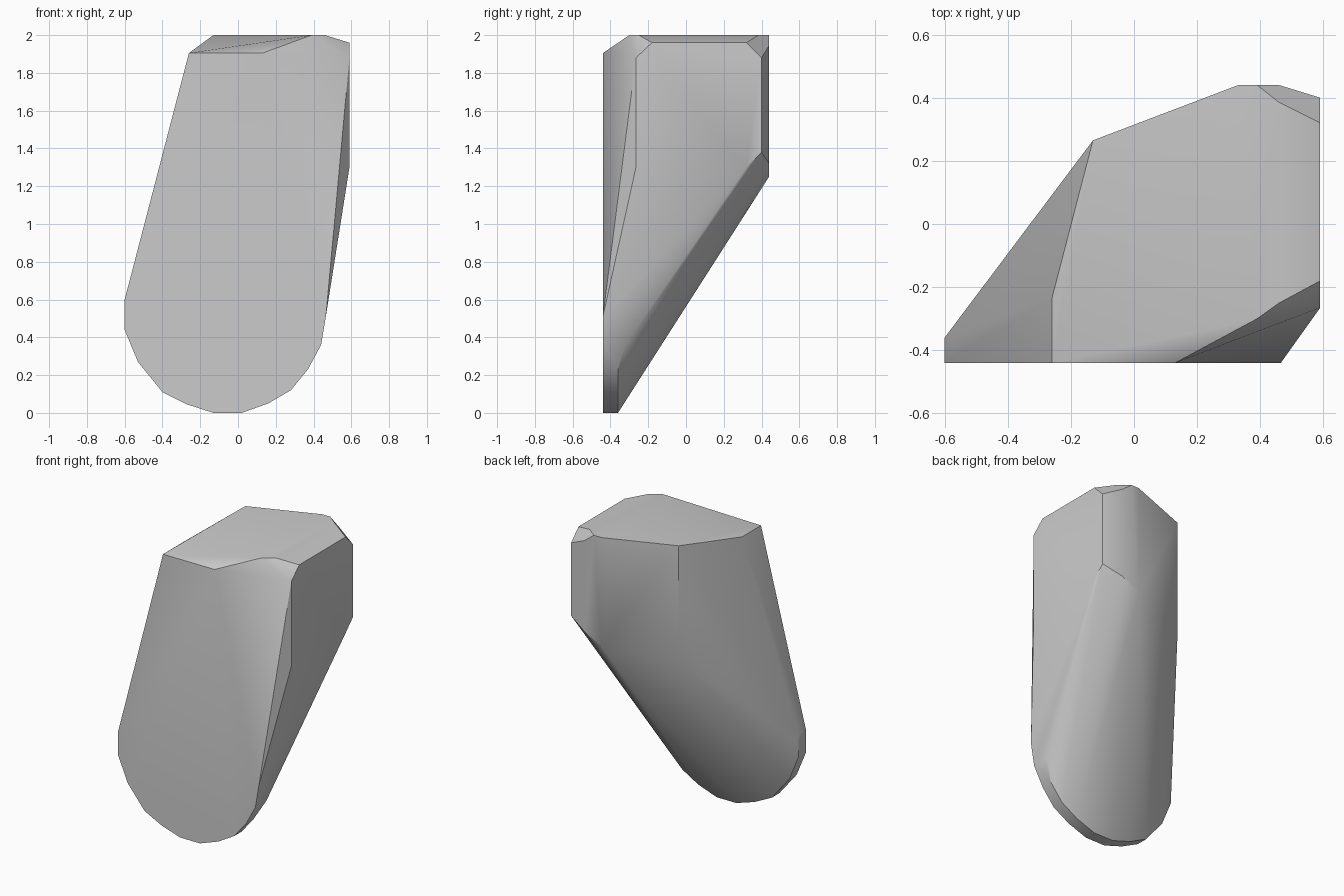
import bpy
import bmesh
import math

# Remove the default object
default_cube = bpy.data.objects.get("Cube")
if default_cube:
    bpy.data.objects.remove(default_cube, do_unlink=True)


def flat_material(name, color):
    material = bpy.data.materials.new(name)
    material.use_nodes = True
    material.diffuse_color = color
    shader = material.node_tree.nodes["Principled BSDF"]
    shader.inputs["Base Color"].default_value = color
    return material


def hull_object(name, points, material):
    """Wrap a convex faceted skin around the points."""
    bm = bmesh.new()
    for point in points:
        bm.verts.new(point)
    result = bmesh.ops.convex_hull(bm, input=list(bm.verts))
    unused = result["geom_interior"] + result["geom_unused"]
    loose = {g for g in unused if isinstance(g, bmesh.types.BMVert) and g.is_valid}
    bmesh.ops.delete(bm, geom=list(loose), context="VERTS")
    # Merge the triangles that lie in one plane
    bmesh.ops.dissolve_limit(bm, angle_limit=math.radians(0.5),
                             verts=list(bm.verts), edges=list(bm.edges))
    bmesh.ops.recalc_face_normals(bm, faces=list(bm.faces))
    mesh = bpy.data.meshes.new(name)
    bm.to_mesh(mesh)
    bm.free()
    mesh.materials.append(material)
    obj = bpy.data.objects.new(name, mesh)
    bpy.context.collection.objects.link(obj)
    return obj


FRONT, RIM, BACK = -0.44, -0.36, 0.44
SIDE, TOP = 0.59, 2.0

# Rounded foot outline (x, z), shared by the front face and the rim behind it
foot = [(-0.6, 0.6), (-0.6, 0.44), (-0.53, 0.27), (-0.4, 0.11),
        (-0.27, 0.045), (-0.13, 0), (0.02, 0), (0.16, 0.05),
        (0.28, 0.12), (0.37, 0.23)]
points = [(x, y, z) for x, z in foot for y in (FRONT, RIM)]

# Remaining corners of the flat front face
points += [(x, FRONT, z) for x, z in
           [(0.44, 0.36), (0.465, 0.51), (0.13, 1.905), (-0.26, 1.905)]]

# Rim corner where the foot meets the sloping side
points.append((0.44, -0.32, 0.36))

# Upright side panel with clipped corners (y, z)
points += [(SIDE, y, z) for y, z in
           [(-0.265, 1.3), (-0.265, 1.88), (-0.18, 1.96),
            (0.32, 1.96), (0.4, 1.88), (0.4, 1.38), (0.32, 1.3)]]

# Narrow back panel (x, z)
points += [(x, BACK, z) for x, z in
           [(0.46, 1.945), (0.46, 1.32), (0.33, 1.25)]]

# Flat top (x, y)
points += [(x, y, TOP) for x, y in
           [(-0.13, 0.265), (0.33, BACK), (0.39, BACK),
            (0.46, 0.385), (0.46, -0.25), (0.39, -0.3)]]

# Lower back corner and the low shoulder of the top
points += [(-0.13, 0.265, 1.2), (-0.26, -0.235, 1.905)]

stone_grey = flat_material("stone grey", (0.6, 0.6, 0.6, 1.0))
block = hull_object("faceted_block", points, stone_grey)

# Soft facets with crisp main edges
bpy.ops.object.select_all(action="DESELECT")
block.select_set(True)
bpy.context.view_layer.objects.active = block
bpy.ops.object.shade_smooth_by_angle(angle=math.radians(30))
